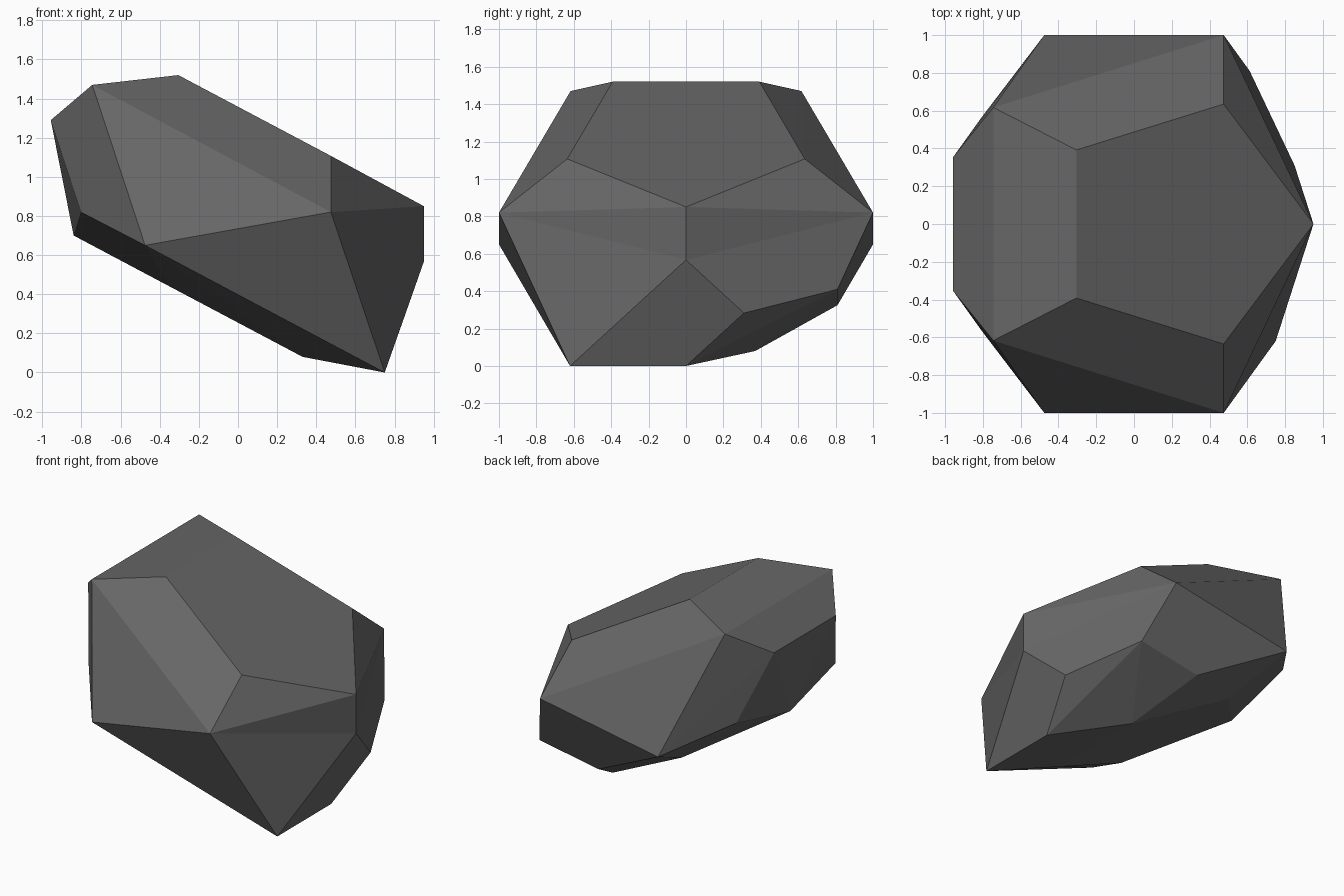
import bpy, bmesh
from mathutils import Vector

if "Cube" in bpy.data.objects:
    bpy.data.objects.remove(bpy.data.objects["Cube"])


def both(x, y, z):
    """A corner and its mirror across y = 0."""
    return [(x, y, z), (x, -y, z)]


def mid(a, b):
    return tuple((Vector(a) + Vector(b)) / 2)


# Main corners of the tilted, chipped twenty-sided stone
nose = (1.05, 0, 0.53)              # pulled in after the hull is made
shoulder = (0.475, 1.0, 0.82)
foot = (0.75, 0.62, 0.0)
foot_front = (0.75, -0.62, 0.0)
flank = (-0.475, 1.0, 0.65)

points = [nose, foot_front]
points += both(*shoulder) + both(*flank) + both(-0.745, 0.617, 1.47)
# Flat top cut
points += [(0.95, 0, 0.85)] + both(0.475, 0.635, 1.107) + both(-0.305, 0.392, 1.52)
# Flat underside cut
points += both(0.33, 0.37, 0.08) + both(-0.35, 0.55, 0.44) + [(-0.84, 0, 0.70)]
# Chipped left end
points += both(-0.957, 0.355, 1.29) + both(-0.803, 0.57, 0.82)
# Chipped rear foot: halfway along each edge leaving it
chip = mid(nose, foot)
points += [chip, mid(shoulder, foot), mid(flank, foot), mid(foot_front, foot)]

# Skin the corners
bm = bmesh.new()
for p in points:
    bm.verts.new(p)
hull = bmesh.ops.convex_hull(bm, input=bm.verts)
spare = [g for g in hull["geom_interior"] if isinstance(g, bmesh.types.BMVert)]
if spare:
    bmesh.ops.delete(bm, geom=spare, context="VERTS")

# Pull the nose and the chip beside it back to the blunt end
for v in bm.verts:
    if (v.co - Vector(nose)).length < 1e-4:
        v.co = (0.95, 0, 0.567)
    elif (v.co - Vector(chip)).length < 1e-4:
        v.co = (0.85, 0.31, 0.283)
bmesh.ops.recalc_face_normals(bm, faces=bm.faces)

mesh = bpy.data.meshes.new("rock")
bm.to_mesh(mesh)
bm.free()
rock = bpy.data.objects.new("rock", mesh)
bpy.context.collection.objects.link(rock)

stone = bpy.data.materials.new("dark grey stone")
stone.diffuse_color = (0.133, 0.133, 0.133, 1)
stone.use_nodes = True
stone.node_tree.nodes["Principled BSDF"].inputs["Base Color"].default_value = stone.diffuse_color
mesh.materials.append(stone)
